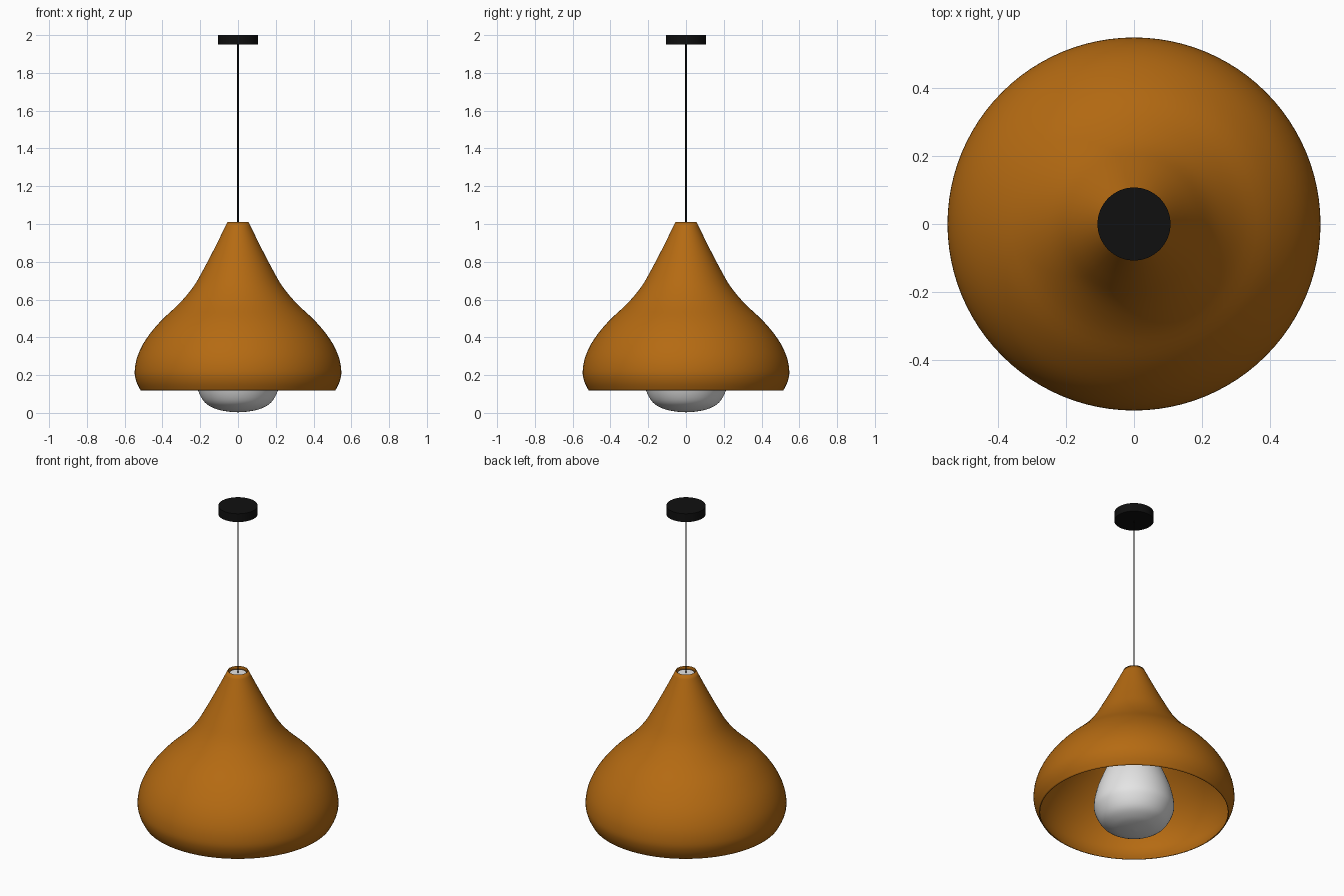
import bpy, bmesh, math
from mathutils.geometry import interpolate_bezier
from mathutils import Vector

if "Cube" in bpy.data.objects:
    bpy.data.objects.remove(bpy.data.objects["Cube"])


def material(name, rgb):
    m = bpy.data.materials.new(name)
    m.diffuse_color = (*rgb, 1)
    m.use_nodes = True
    m.node_tree.nodes["Principled BSDF"].inputs["Base Color"].default_value = m.diffuse_color
    return m


ORANGE = material("burnt orange", (0.46, 0.145, 0.006))
WHITE = material("bulb white", (0.78, 0.78, 0.78))
BLACK = material("black", (0.005, 0.005, 0.005))


def smooth_curve(pts, steps=5):
    """Pass a smooth curve through the profile points."""
    p = [Vector((r, z, 0)) for r, z in pts]
    out = []
    for i in range(len(p) - 1):
        a, b = p[i], p[i + 1]
        ta = (b - p[max(i - 1, 0)]) / 6
        tb = (p[min(i + 2, len(p) - 1)] - a) / 6
        out += interpolate_bezier(a, a + ta, b - tb, b, steps)[:-1]
    return [(max(v.x, 0), v.y) for v in out + [p[-1]]]


def lathe(name, profile, mat, sides=96):
    """Spin a (radius, height) profile, listed bottom to top, around z."""
    bm = bmesh.new()
    rings = []
    for r, z in profile:
        if r < 1e-5:
            rings.append([bm.verts.new((0, 0, z))] * sides)
        else:
            rings.append([bm.verts.new((r * math.cos(2 * math.pi * k / sides),
                                        r * math.sin(2 * math.pi * k / sides), z))
                          for k in range(sides)])
    for lo, hi in zip(rings, rings[1:]):
        for k in range(sides):
            n = (k + 1) % sides
            quad = [lo[k], lo[n], hi[n], hi[k]]
            bm.faces.new(list(dict.fromkeys(quad)))
    me = bpy.data.meshes.new(name)
    bm.to_mesh(me)
    bm.free()
    me.materials.append(mat)
    ob = bpy.data.objects.new(name, me)
    bpy.context.collection.objects.link(ob)
    bpy.ops.object.select_all(action='DESELECT')
    ob.select_set(True)
    bpy.context.view_layer.objects.active = ob
    bpy.ops.object.shade_smooth_by_angle(angle=math.radians(40))
    return ob


# Bell-shaped shade, open at both ends
shade = lathe("shade", smooth_curve([
    (0.515, 0.118), (0.538, 0.165), (0.547, 0.22), (0.532, 0.30), (0.487, 0.39),
    (0.41, 0.485), (0.31, 0.58), (0.235, 0.67), (0.18, 0.765), (0.12, 0.88),
    (0.056, 1.01)]), ORANGE)
wall = shade.modifiers.new("wall", 'SOLIDIFY')
wall.thickness = 0.005
wall.offset = -1

# Bulb with a long neck reaching the top opening
lathe("bulb", smooth_curve([
    (0, 0.003), (0.06, 0.008), (0.12, 0.022), (0.175, 0.055), (0.21, 0.115),
    (0.218, 0.17), (0.197, 0.27), (0.146, 0.40), (0.09, 0.54), (0.058, 0.68),
    (0.047, 0.82), (0.046, 0.995)]) + [(0, 0.995)], WHITE, 64)

# Hanging cable
lathe("cable", [(0, 0.99), (0.004, 0.99), (0.004, 1.96), (0, 1.96)], BLACK, 12)

# Ceiling mount
lathe("ceiling_mount", [(0, 1.95), (0.107, 1.95), (0.107, 2.0), (0, 2.0)], BLACK, 64)
